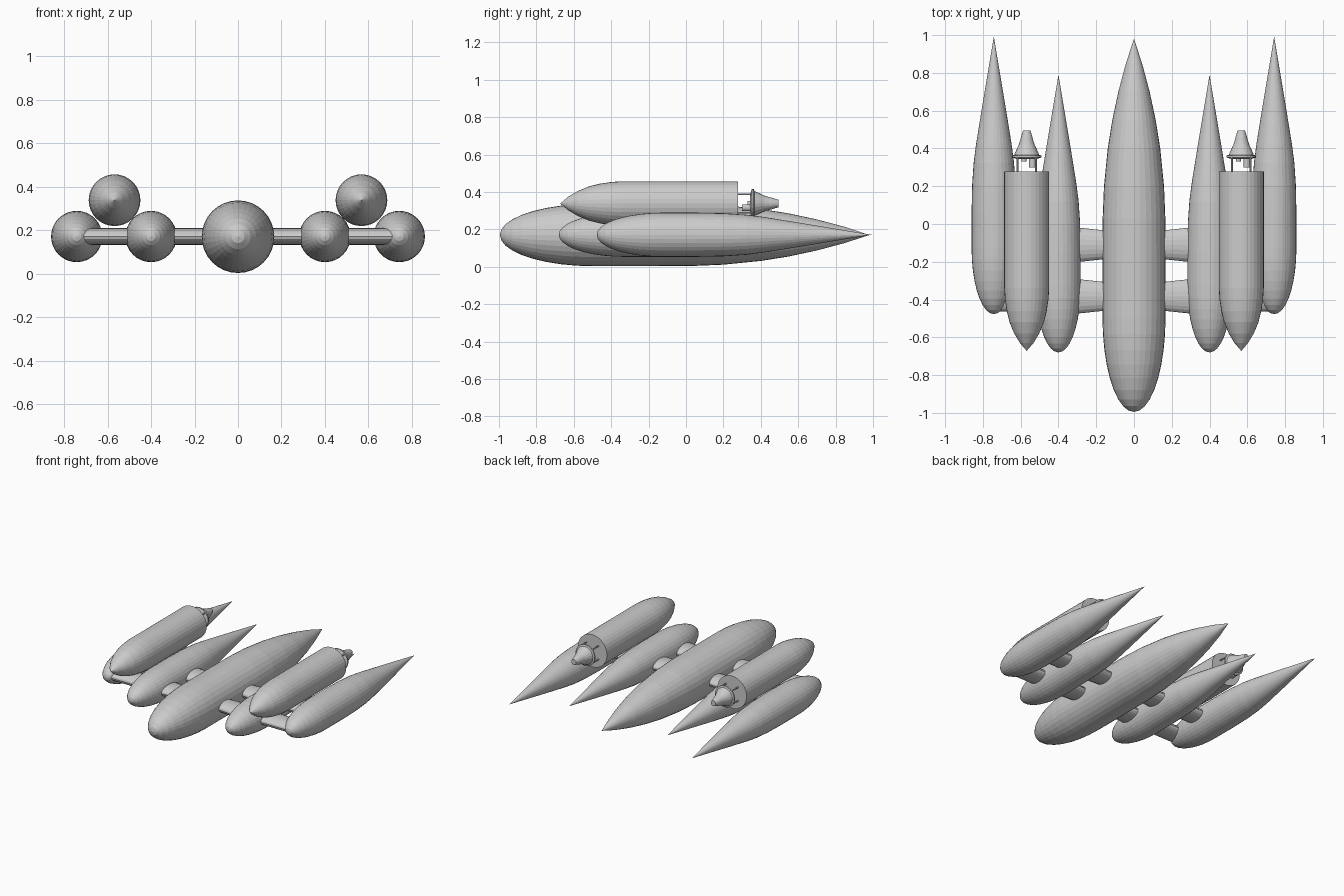
import bpy, bmesh, math
from mathutils import Vector

if "Cube" in bpy.data.objects:
    bpy.data.objects.remove(bpy.data.objects["Cube"])

SEG = 32


def finish(name, bm):
    bmesh.ops.recalc_face_normals(bm, faces=bm.faces)
    me = bpy.data.meshes.new(name)
    bm.to_mesh(me)
    bm.free()
    ob = bpy.data.objects.new(name, me)
    bpy.context.collection.objects.link(ob)
    return ob


def loft(name, rings, seg=SEG):
    """Skin rings of points; a single-point ring makes a tip, open ends are capped."""
    bm = bmesh.new()
    vs = [[bm.verts.new(p) for p in r] for r in rings]
    for a, b in zip(vs, vs[1:]):
        for i in range(seg):
            j = (i + 1) % seg
            if len(a) == 1:
                bm.faces.new((a[0], b[i], b[j]))
            elif len(b) == 1:
                bm.faces.new((a[i], a[j], b[0]))
            else:
                bm.faces.new((a[i], a[j], b[j], b[i]))
    for end in (vs[0], vs[-1]):
        if len(end) > 1:
            bm.faces.new(end)
    return finish(name, bm)


def body(name, x, z, profile, seg=SEG):
    """Body of revolution along y from (y, radius) pairs."""
    rings = []
    for y, r in profile:
        if r == 0:
            rings.append([(x, y, z)])
        else:
            rings.append([(x + r * math.cos(t), y, z + r * math.sin(t))
                          for t in (2 * math.pi * i / seg for i in range(seg))])
    return loft(name, rings, seg)


def strut(name, x0, x1, y, w0, w1, h=0.038, seg=20):
    """Flattened tube along x."""
    rings = [[(x, y + w * math.cos(t), 0.171 + h * math.sin(t))
              for t in (2 * math.pi * i / seg for i in range(seg))]
             for x, w in ((x0, w0), (x1, w1))]
    return loft(name, rings, seg)


def round_nose(y0, length, r, n=9):
    """Elliptical nose from its tip at y0 back to full radius."""
    return [(y0 + length * (1 - math.cos(a)), r * math.sin(a))
            for a in (math.pi / 2 * i / n for i in range(n + 1))]


# central hull
body("main_hull", 0, 0.17, round_nose(-0.995, 0.5, 0.167) + [
    (-0.2, 0.167), (0.03, 0.166), (0.2, 0.159), (0.4, 0.139),
    (0.55, 0.115), (0.7, 0.083), (0.85, 0.043), (0.98, 0)])

# tapered side pod, given for the inner position
pod = round_nose(-0.68, 0.35, 0.118) + [
    (-0.15, 0.118), (0.0, 0.115), (0.12, 0.107), (0.22, 0.094), (0.4, 0.065), (0.79, 0)]

# upper booster with pointed nose and flat rear
booster = [(-0.672, 0), (-0.63, 0.036), (-0.58, 0.066), (-0.52, 0.091), (-0.46, 0.106),
           (-0.40, 0.115), (-0.34, 0.119), (0.277, 0.119)]

# engine bell flaring forward into a thin collar
bell = [(0.343, 0.05), (0.352, 0.078), (0.362, 0.078), (0.366, 0.066), (0.39, 0.056),
        (0.42, 0.042), (0.445, 0.034), (0.458, 0.031), (0.494, 0.02)]

for s, side in ((-1, "left"), (1, "right")):
    body("inner_pod_" + side, s * 0.4, 0.171, pod)
    body("outer_pod_" + side, s * 0.742, 0.171, [(y + 0.203, r) for y, r in pod])
    bx, bz = s * 0.568, 0.338
    body("booster_" + side, bx, bz, booster)
    body("engine_bell_" + side, bx, bz, bell, 20)
    # pump and feed pipe between booster and bell
    body("engine_pump_" + side, bx + 0.03, bz - 0.022, [(0.30, 0.018), (0.36, 0.018)], 12)
    body("feed_pipe_" + side, bx - 0.015, bz, [(0.33, 0.013), (0.36, 0.013)], 12)
    # thrust rods and collar tabs around the engine
    for k in range(4):
        a = math.pi / 4 + k * math.pi / 2
        body(f"thrust_rod_{side}_{k}", bx + 0.07 * math.cos(a), bz + 0.07 * math.sin(a),
             [(0.27, 0.005), (0.358, 0.005)], 8)
    # cross struts joining the bodies
    for y, place in ((-0.11, "rear"), (-0.383, "front")):
        strut(f"inner_strut_{place}_{side}", s * 0.1, s * 0.38, y, 0.07, 0.1)
        strut(f"outer_strut_{place}_{side}", s * 0.42, s * 0.72, y, 0.08, 0.08)
